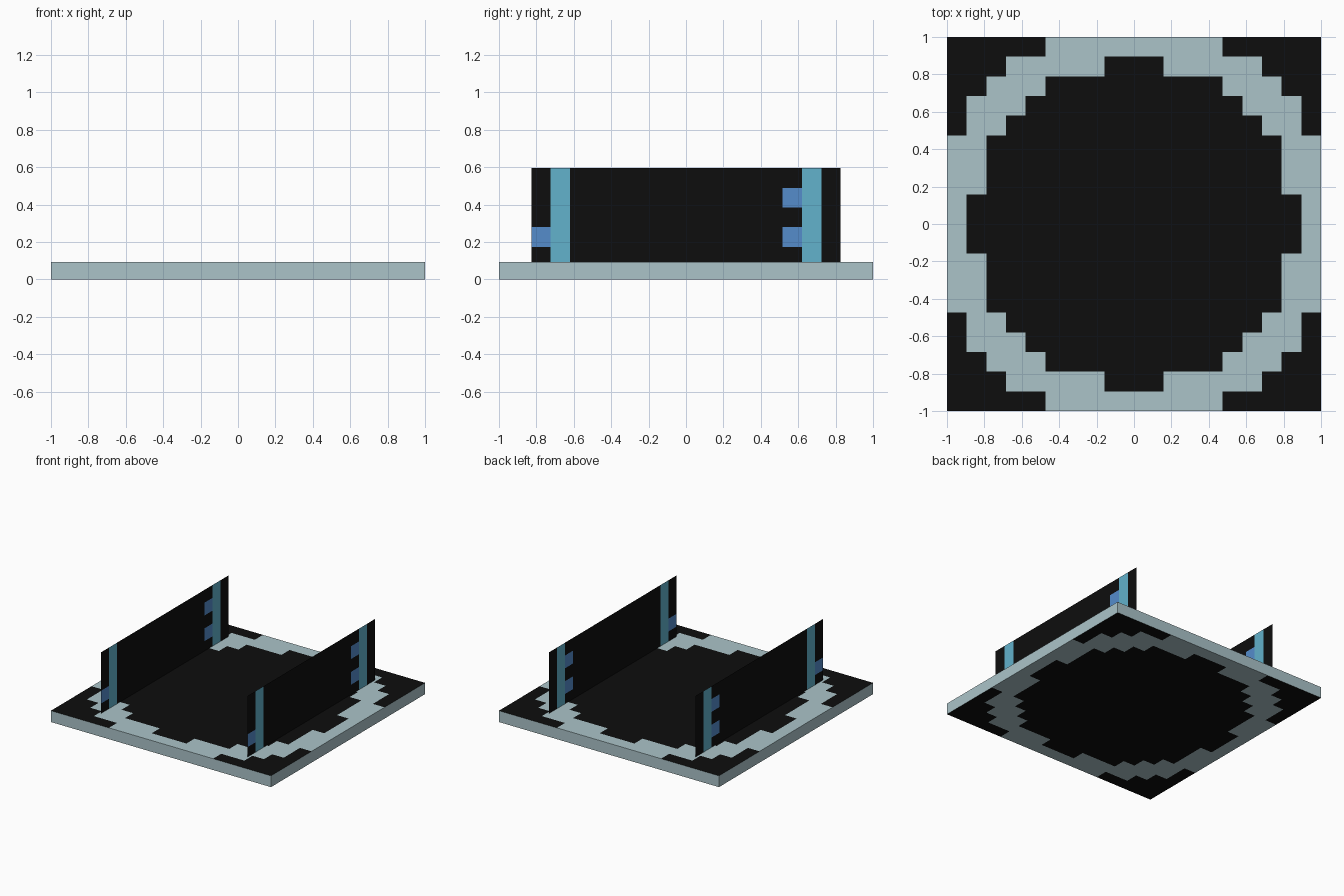
import bpy, bmesh
from mathutils import Vector

cube = bpy.data.objects.get("Cube")
if cube:
    bpy.data.objects.remove(cube, do_unlink=True)

CELL = 2 / 19        # size of one painted square
PLATE_TOP = 0.093
WALL_TOP = 0.595
WALL_X = 0.667
WALL_HALF = 0.827


def material(name, rgb):
    m = bpy.data.materials.new(name)
    m.use_nodes = True
    m.diffuse_color = (*rgb, 1)
    bsdf = m.node_tree.nodes["Principled BSDF"]
    bsdf.inputs["Base Color"].default_value = (*rgb, 1)
    bsdf.inputs["Roughness"].default_value = 0.8
    return m


pale = material("pale_grey_blue", (0.407, 0.552, 0.584))
black = material("black", (0.004, 0.004, 0.004))
cyan = material("cyan", (0.122, 0.445, 0.604))
blue = material("blue", (0.089, 0.262, 0.597))


def cut(bm, axis, value):
    """Slice every face along one coordinate plane."""
    normal = Vector((0, 0, 0))
    normal[axis] = 1
    bmesh.ops.bisect_plane(bm, geom=bm.verts[:] + bm.edges[:] + bm.faces[:],
                           plane_co=normal * value, plane_no=normal)


def finish(bm, name, mats, rule):
    """Colour the faces by a rule and make the object."""
    bm.normal_update()
    for f in bm.faces:
        f.material_index = rule(f.calc_center_median(), f.normal)
    mesh = bpy.data.meshes.new(name)
    bm.to_mesh(mesh)
    bm.free()
    for m in mats:
        mesh.materials.append(m)
    obj = bpy.data.objects.new(name, mesh)
    bpy.context.collection.objects.link(obj)
    return obj


# Base plate with a stepped ring on its top and bottom
OUTER = [9, 9, 9, 9, 9, 8, 8, 7, 6, 4]     # ring limits per row, from the middle
INNER = [8, 8, 7, 7, 7, 6, 5, 4, 1, -1]


def plate_rule(c, n):
    if abs(n.z) < 0.5:
        return 0
    col, row = abs(c.x) / CELL, round(abs(c.y) / CELL)
    in_ring = INNER[row] + 0.5 < col < OUTER[row] + 0.5
    return 0 if in_ring else 1


bm = bmesh.new()
bmesh.ops.create_cube(bm, size=2)
for v in bm.verts:
    v.co.z = PLATE_TOP if v.co.z > 0 else 0
for k in range(9):
    for side in (-1, 1):
        for axis in (0, 1):
            cut(bm, axis, side * (k + 0.5) * CELL)
finish(bm, "base_plate", [pale, black], plate_rule)


# Two thin upright walls with stripes and small squares
STRIPE_IN, STRIPE_OUT, SQUARE_IN = 0.62, 0.725, 0.515
LEVELS = [WALL_TOP - k * CELL for k in range(1, 5)]


def wall_rule(c, n):
    if STRIPE_IN < abs(c.y) < STRIPE_OUT:
        return 1
    upper = LEVELS[1] < c.z < LEVELS[0]
    lower = LEVELS[3] < c.z < LEVELS[2]
    if SQUARE_IN < c.y < STRIPE_IN and (upper or lower):
        return 2
    if c.y < -STRIPE_OUT and lower:
        return 2
    return 0


for name, x in (("left_wall", WALL_X), ("right_wall", -WALL_X)):
    bm = bmesh.new()
    corners = [(-WALL_HALF, PLATE_TOP), (WALL_HALF, PLATE_TOP),
               (WALL_HALF, WALL_TOP), (-WALL_HALF, WALL_TOP)]
    bm.faces.new([bm.verts.new((x, y, z)) for y, z in corners])
    for y in (-STRIPE_OUT, -STRIPE_IN, SQUARE_IN, STRIPE_IN, STRIPE_OUT):
        cut(bm, 1, y)
    for z in LEVELS:
        cut(bm, 2, z)
    finish(bm, name, [black, cyan, blue], wall_rule)
